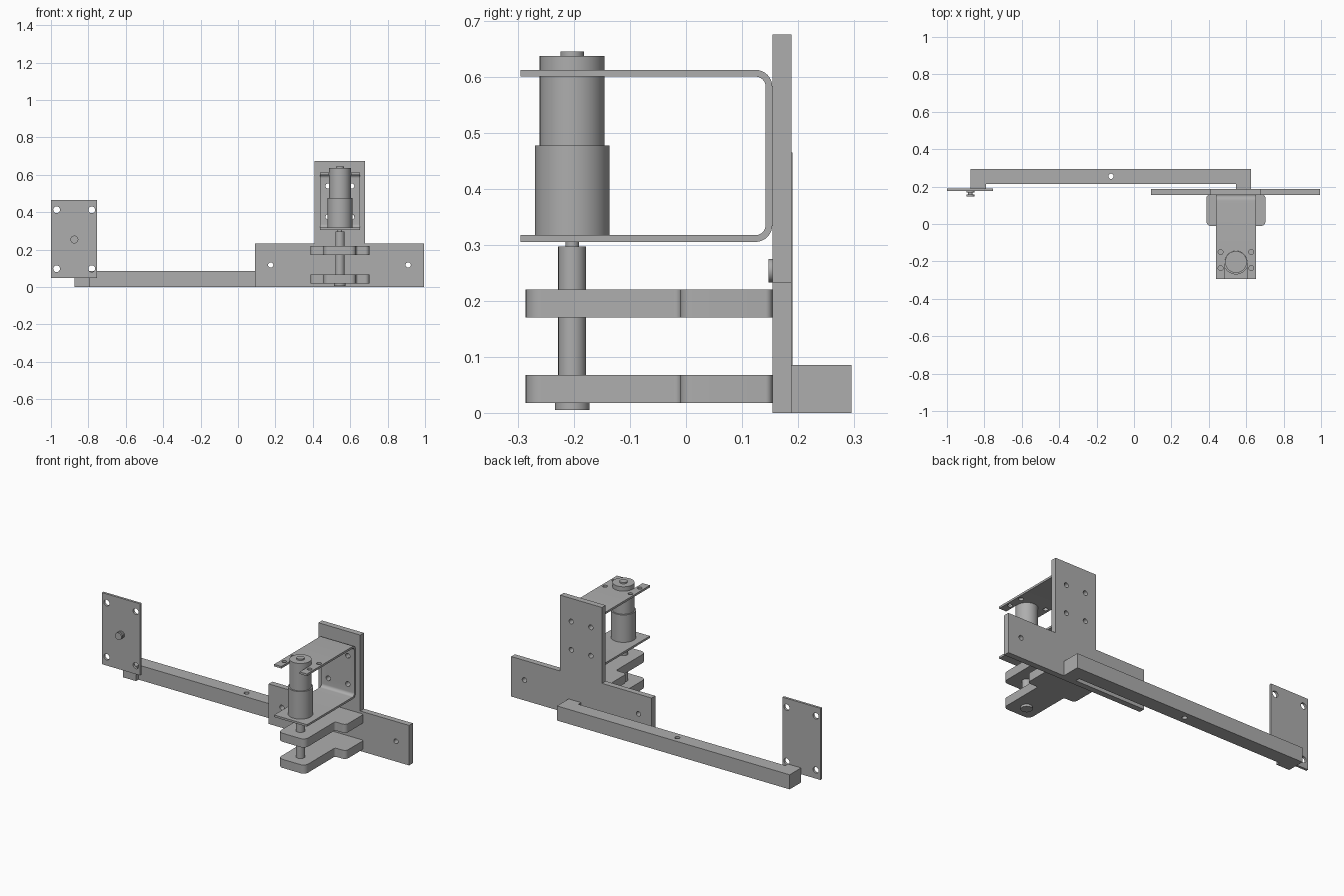
import bpy
import bmesh
import math
from mathutils import Matrix, Vector

cube = bpy.data.objects.get("Cube")
if cube:
    bpy.data.objects.remove(cube, do_unlink=True)

metal = bpy.data.materials.new("plain grey metal")
metal.use_nodes = True
GREY = (0.42, 0.42, 0.42, 1)
metal.diffuse_color = GREY
metal.node_tree.nodes["Principled BSDF"].inputs["Base Color"].default_value = GREY

# Sketch planes: matrix columns are the sketch's u, v and extrusion axes
PLANES = {
    "z": Matrix(((1, 0, 0), (0, 1, 0), (0, 0, 1))),
    "y": Matrix(((1, 0, 0), (0, 0, -1), (0, 1, 0))),
    "x": Matrix(((0, 0, 1), (1, 0, 0), (0, 1, 0))),
}
AXIS = {"x": Vector((1, 0, 0)), "y": Vector((0, 1, 0)), "z": Vector((0, 0, 1))}


def finish(obj):
    me = obj.data
    me.materials.clear()
    me.materials.append(metal)
    for p in me.polygons:
        p.use_smooth = True
    me.set_sharp_from_angle(angle=math.radians(30))
    return obj


def circle(u, v, r, n=32):
    return [(u + r * math.cos(2 * math.pi * i / n),
             v + r * math.sin(2 * math.pi * i / n)) for i in range(n)]


def rounded(corners, steps=8):
    """Polygon from (u, v, radius) corners, with square corners filleted."""
    out = []
    for i, (u, v, r) in enumerate(corners):
        p = Vector((u, v))
        if not r:
            out.append((u, v))
            continue
        a = (Vector(corners[i - 1][:2]) - p).normalized() * r
        b = (Vector(corners[(i + 1) % len(corners)][:2]) - p).normalized() * r
        for k in range(steps + 1):
            t = k / steps * math.pi / 2
            q = p + a + b - b * math.cos(t) - a * math.sin(t)
            out.append((q.x, q.y))
    return out


def rect(u0, u1, v0, v1):
    return [(u0, v0), (u1, v0), (u1, v1), (u0, v1)]


def prism(name, outline, lo, hi, axis, holes=()):
    """Extrude an outline, with holes, from lo to hi along an axis."""
    cu = bpy.data.curves.new(name, "CURVE")
    cu.dimensions = "2D"
    cu.fill_mode = "BOTH"
    cu.extrude = (hi - lo) / 2
    for loop in [outline, *holes]:
        s = cu.splines.new("POLY")
        s.points.add(len(loop) - 1)
        for pt, (u, v) in zip(s.points, loop):
            pt.co = (u, v, 0, 1)
        s.use_cyclic_u = True
    tmp = bpy.data.objects.new(name, cu)
    bpy.context.collection.objects.link(tmp)
    bpy.context.view_layer.update()
    me = bpy.data.meshes.new_from_object(
        tmp.evaluated_get(bpy.context.evaluated_depsgraph_get()))
    bpy.data.objects.remove(tmp)
    bm = bmesh.new()
    bm.from_mesh(me)
    bmesh.ops.remove_doubles(bm, verts=bm.verts, dist=1e-5)
    bm.transform(Matrix.Translation(AXIS[axis] * (lo + hi) / 2) @ PLANES[axis].to_4x4())
    bmesh.ops.recalc_face_normals(bm, faces=bm.faces)
    bm.to_mesh(me)
    bm.free()
    me.name = name
    obj = bpy.data.objects.new(name, me)
    bpy.context.collection.objects.link(obj)
    return finish(obj)


def rod(name, u, v, r, lo, hi, axis="z"):
    return prism(name, circle(u, v, r, 48), lo, hi, axis)


def cut(obj, cutters):
    for c in cutters:
        m = obj.modifiers.new("cut", "BOOLEAN")
        m.operation = "DIFFERENCE"
        m.solver = "EXACT"
        m.object = c
    bpy.context.view_layer.update()
    me = bpy.data.meshes.new_from_object(
        obj.evaluated_get(bpy.context.evaluated_depsgraph_get()))
    obj.modifiers.clear()
    obj.data = me
    for c in cutters:
        bpy.data.objects.remove(c)
    finish(obj)


CX, CY = 0.545, -0.203      # motor axis
BOLT = 0.014                # bolt hole radius
back_bolts = [(CX + s * 0.063, z) for s in (-1, 1) for z in (0.375, 0.54)]

# Back plate: inverted T with bolt holes
prism("back_plate",
      [(0.09, 0), (0.995, 0), (0.995, 0.233), (0.68, 0.233), (0.68, 0.675),
       (0.41, 0.675), (0.41, 0.233), (0.09, 0.233)],
      0.154, 0.188, "y",
      [circle(u, v, BOLT) for u, v in [(0.175, 0.118), (0.91, 0.118)] + back_bolts])

# Long bar with a short foot at each end
prism("long_bar",
      [(-0.875, 0.19), (-0.79, 0.19), (-0.79, 0.213), (0.545, 0.213),
       (0.545, 0.188), (0.625, 0.188), (0.625, 0.295), (-0.875, 0.295)],
      0, 0.085, "z", [circle(-0.123, 0.255, BOLT)])

# Side plate with four corner holes and a knob
prism("side_plate", rect(-1, -0.754, 0.048, 0.465), 0.176, 0.19, "y",
      [circle(u, v, 0.018) for u in (-0.97, -0.782) for v in (0.098, 0.413)])
rod("knob_base", -0.875, 0.254, 0.021, 0.168, 0.176, "y")
rod("knob_stem", -0.875, 0.254, 0.012, 0.158, 0.168, "y")
rod("knob_head", -0.875, 0.254, 0.021, 0.147, 0.158, "y")

# U-shaped motor bracket, open to the front
bracket = prism("motor_bracket", rounded(
    [(-0.295, 0.305, 0), (0.154, 0.305, 0.03), (0.154, 0.612, 0.03), (-0.295, 0.612, 0),
     (-0.295, 0.6, 0), (0.142, 0.6, 0.018), (0.142, 0.317, 0.018), (-0.295, 0.317, 0)]),
    0.439, 0.651, "x")
slot = rounded([(CX - 0.059, -0.32, 0), (CX + 0.059, -0.32, 0),
                (CX + 0.059, CY + 0.059, 0.0589), (CX - 0.059, CY + 0.059, 0.0589)])
cutters = [prism("slot_cutter", slot, 0.58, 0.64, "z")]
cutters += [rod("hole_cutter", CX + s * 0.082, y, 0.013, 0.58, 0.64)
            for s in (-1, 1) for y in (-0.15, -0.236)]
cutters += [rod("bolt_cutter", u, v, BOLT, 0.13, 0.17, "y") for u, v in back_bolts]
cut(bracket, cutters)

# Motor and drive shaft, stacked along one axis
for name, r, lo, hi in [
    ("motor_body", 0.0665, 0.317, 0.477),
    ("motor_upper_body", 0.058, 0.477, 0.637),
    ("motor_cap", 0.021, 0.637, 0.645),
    ("motor_spindle", 0.012, 0.297, 0.317),
    ("drive_shaft", 0.025, 0.018, 0.297),
    ("shaft_foot", 0.031, 0.005, 0.018),
]:
    rod(name, CX, CY, r, lo, hi)

# Two T-shaped bearing arms holding the shaft
half = [(0.157, 0.154, 0.012), (0.157, -0.01, 0.022), (0.087, -0.01, 0.012), (0.087, -0.286, 0.03)]
arm = [(CX + u, v, r) for u, v, r in half] + [(CX - u, v, r) for u, v, r in reversed(half)]
for name, z in (("lower_arm", 0.018), ("upper_arm", 0.17)):
    prism(name, rounded(arm), z, z + 0.05, "z", [circle(CX, CY, 0.025, 48)])
